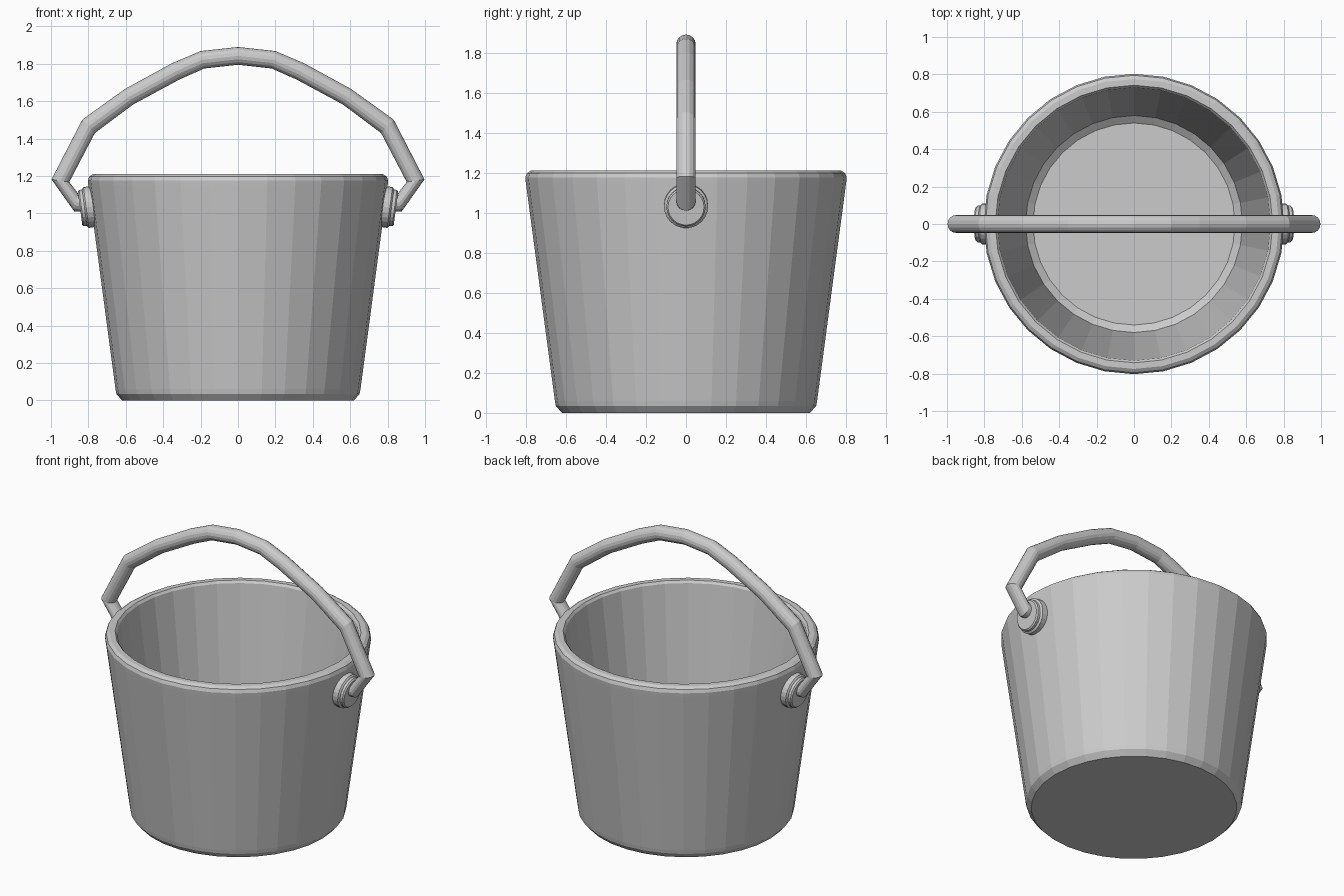
import bpy
import math
from mathutils import Matrix, Vector

if "Cube" in bpy.data.objects:
    bpy.data.objects.remove(bpy.data.objects["Cube"])

grey = bpy.data.materials.new("pail grey")
grey.diffuse_color = (0.6, 0.6, 0.6, 1)
grey.use_nodes = True
grey.node_tree.nodes["Principled BSDF"].inputs["Base Color"].default_value = grey.diffuse_color


def mesh_object(name, verts, faces):
    mesh = bpy.data.meshes.new(name)
    mesh.from_pydata(verts, [], faces)
    mesh.materials.append(grey)
    mesh.update()
    obj = bpy.data.objects.new(name, mesh)
    bpy.context.scene.collection.objects.link(obj)
    return obj


def skin(name, rings):
    """Join equal rings of points into a closed skin with capped ends."""
    n = len(rings[0])
    verts = [p for ring in rings for p in ring]
    faces = [(k * n + i, k * n + (i + 1) % n,
              (k + 1) * n + (i + 1) % n, (k + 1) * n + i)
             for k in range(len(rings) - 1) for i in range(n)]
    faces.append(tuple(reversed(range(n))))
    faces.append(tuple(range((len(rings) - 1) * n, len(verts))))
    return mesh_object(name, verts, faces)


def lathe(name, profile, sides):
    turn = [2 * math.pi * i / sides for i in range(sides)]
    return skin(name, [[Vector((r * math.cos(a), r * math.sin(a), z)) for a in turn]
                       for r, z in profile])


# Bucket: underside, outer wall, rounded rim, inner wall, chamfered floor
lathe("bucket", [(0.62, 0), (0.65, 0.035), (0.655, 0.06), (0.80, 1.15),
                 (0.803, 1.175), (0.795, 1.197), (0.775, 1.21),
                 (0.742, 1.21), (0.73, 1.195), (0.58, 0.10), (0.54, 0.07)], 32)

# Handle mounts: stepped discs square to the sloping wall
tilt = math.atan(0.133)
for side, label in ((1, "right"), (-1, "left")):
    mount = lathe("handle_mount_" + label,
                  [(0.11, -0.03), (0.11, 0.025), (0.102, 0.032),
                   (0.098, 0.034), (0.098, 0.05), (0.09, 0.058)], 24)
    mount.data.transform(Matrix.Translation((side * 0.787, 0, 1.035))
                         @ Matrix.Rotation(side * (math.pi / 2 + tilt), 4, 'Y'))

# Handle: each ring spans an outer and an inner (x, z) point of the bend
half = [((0.20, 1.868), (0.18, 1.775)), ((0.353, 1.803), (0.315, 1.715)),
        ((0.605, 1.665), (0.56, 1.583)), ((0.832, 1.502), (0.765, 1.43)),
        ((0.997, 1.182), (0.902, 1.168)), ((0.875, 1.01), (0.855, 1.107)),
        ((0.825, 1.01), (0.82, 1.10))]
spans = ([((-o[0], o[1]), (-i[0], i[1])) for o, i in reversed(half)]
         + [((0, 1.89), (0, 1.795))] + half)
rings = []
for outer, inner in spans:
    o = Vector((outer[0], 0, outer[1]))
    i = Vector((inner[0], 0, inner[1]))
    rings.append([(o + i) / 2 + (o - i) / 2 * math.cos(t) + Vector((0, 0.048 * math.sin(t), 0))
                  for t in (2 * math.pi * k / 16 for k in range(16))])
handle = skin("handle", rings)
handle.data.flip_normals()
